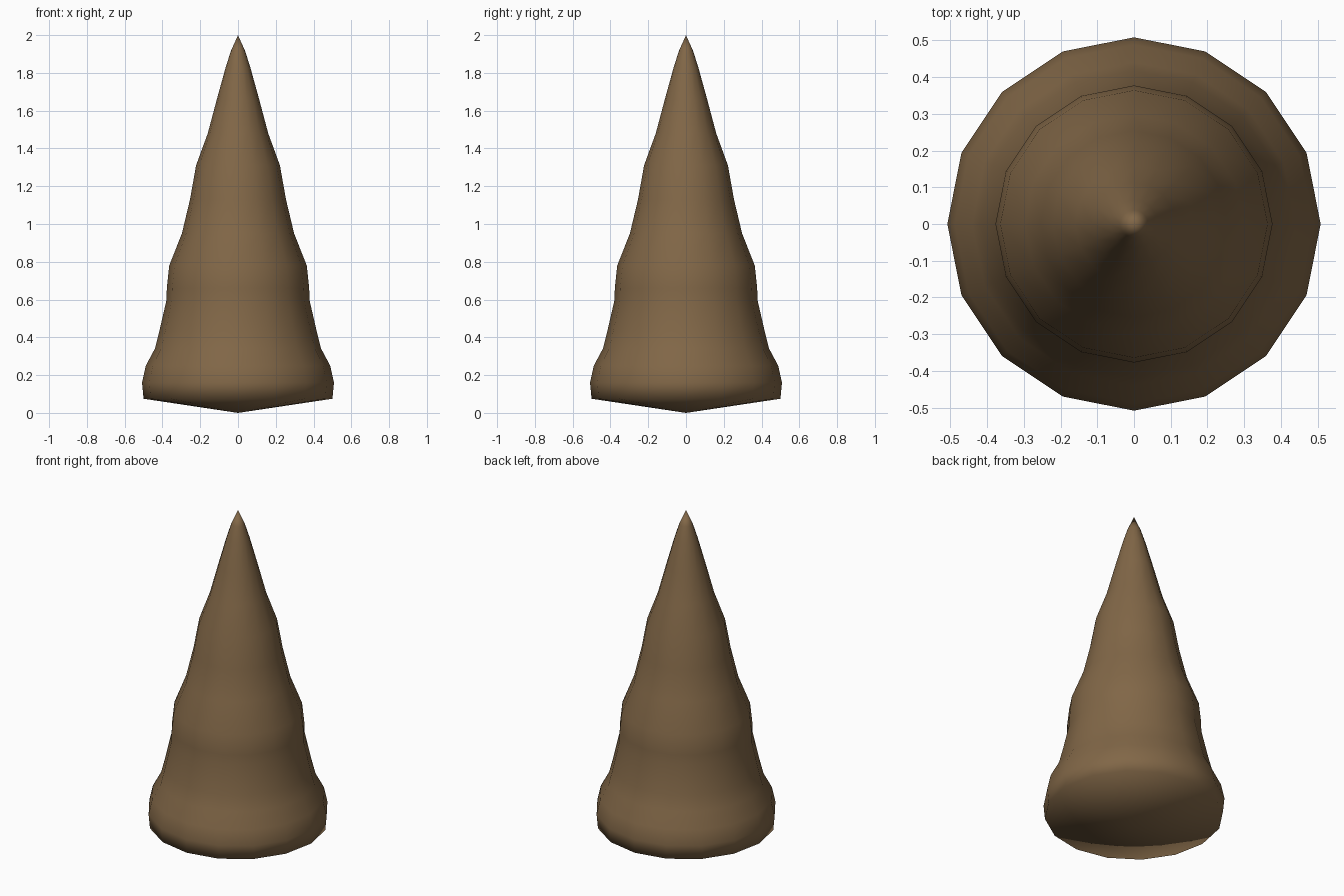
import bpy, bmesh, math

cube = bpy.data.objects.get("Cube")
if cube:
    bpy.data.objects.remove(cube, do_unlink=True)

SIDES = 16

# Half profile (radius, height) from the bottom point to the tip
PROFILE = [
    (0, 0), (0.50, 0.075), (0.508, 0.16), (0.488, 0.25), (0.44, 0.34),
    (0.417, 0.43), (0.378, 0.60), (0.377, 0.66), (0.364, 0.78),
    (0.297, 0.95), (0.254, 1.13), (0.222, 1.31), (0.16, 1.48),
    (0.112, 1.66), (0.065, 1.83), (0.038, 1.915), (0, 2),
]


def flat_material(name, colour):
    mat = bpy.data.materials.new(name)
    mat.use_nodes = True
    mat.diffuse_color = colour
    mat.node_tree.nodes["Principled BSDF"].inputs["Base Color"].default_value = colour
    return mat


def lathe(name, profile, sides, mat):
    """Spin a half profile around the z axis into a closed, smooth body."""
    bm = bmesh.new()
    verts = [bm.verts.new((r, 0, z)) for r, z in profile]
    edges = [bm.edges.new(pair) for pair in zip(verts, verts[1:])]
    bmesh.ops.spin(bm, geom=verts + edges, cent=(0, 0, 0), axis=(0, 0, 1),
                   angle=math.tau, steps=sides)
    bmesh.ops.remove_doubles(bm, verts=bm.verts, dist=0.0005)
    bmesh.ops.recalc_face_normals(bm, faces=bm.faces)
    for face in bm.faces:
        face.smooth = True
    mesh = bpy.data.meshes.new(name)
    bm.to_mesh(mesh)
    bm.free()
    mesh.materials.append(mat)
    obj = bpy.data.objects.new(name, mesh)
    bpy.context.collection.objects.link(obj)
    return obj


# Rippled spike with a shallow pointed base
lathe("rippled_spike", PROFILE, SIDES, flat_material("brown", (0.22, 0.135, 0.063, 1)))
